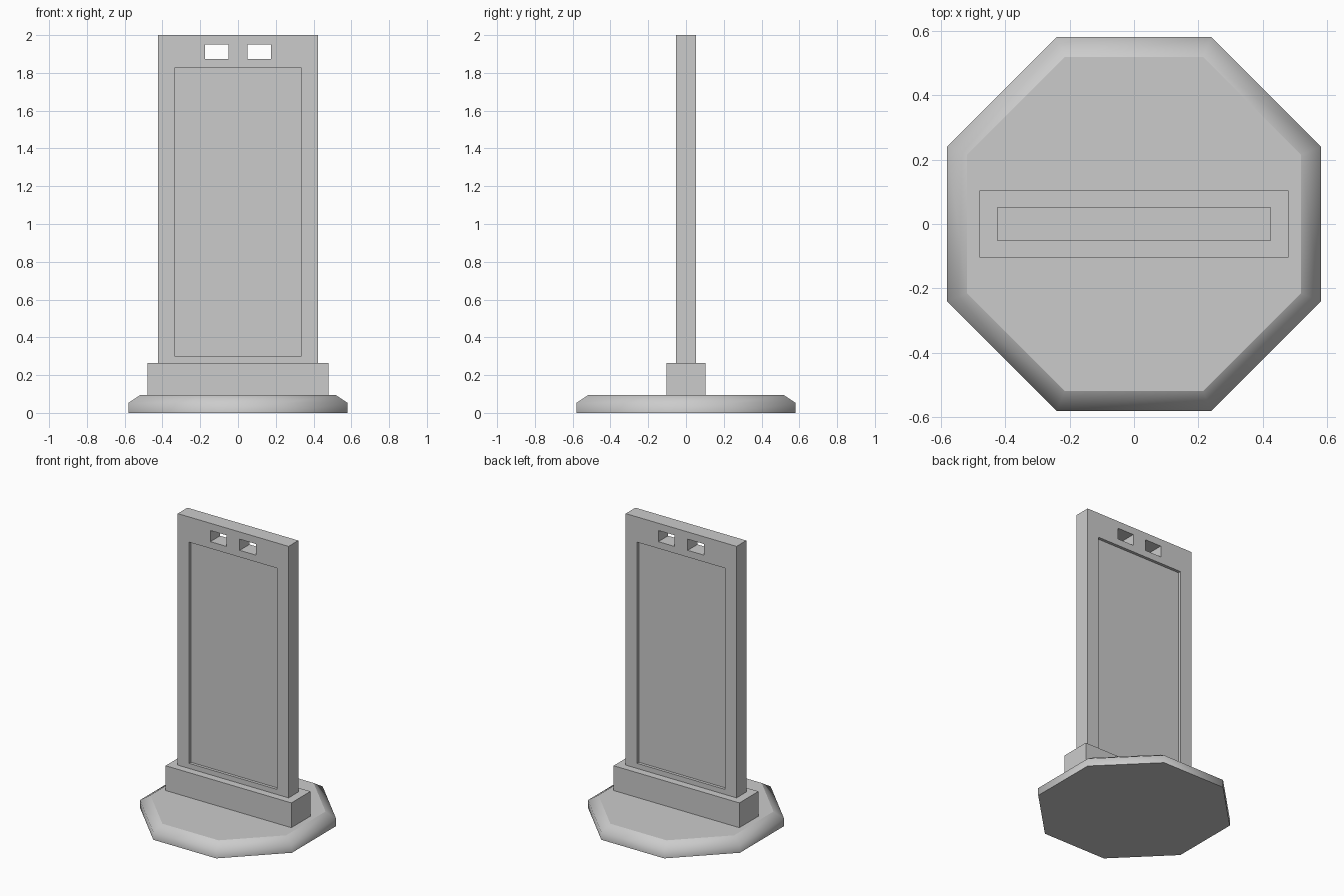
import bpy
import bmesh
from math import cos, pi
from mathutils import Matrix

cube = bpy.data.objects.get("Cube")
if cube:
    bpy.data.objects.remove(cube, do_unlink=True)

# Single plain grey material
grey = bpy.data.materials.new("plain_grey")
grey.use_nodes = True
colour = (0.6, 0.6, 0.6, 1)
grey.diffuse_color = colour
grey.node_tree.nodes["Principled BSDF"].inputs["Base Color"].default_value = colour


def finish(name, bm):
    """Turn a bmesh into a named grey object."""
    bmesh.ops.recalc_face_normals(bm, faces=bm.faces)
    mesh = bpy.data.meshes.new(name)
    bm.to_mesh(mesh)
    bm.free()
    mesh.materials.append(grey)
    obj = bpy.data.objects.new(name, mesh)
    bpy.context.collection.objects.link(obj)
    return obj


def box(name, x, y, z):
    """Box spanning the (low, high) pair given on each axis."""
    bm = bmesh.new()
    spans = (x, y, z)
    size = [hi - lo for lo, hi in spans]
    mid = [(hi + lo) / 2 for lo, hi in spans]
    bmesh.ops.create_cube(bm, size=1, matrix=Matrix.Translation(mid) @ Matrix.Diagonal((*size, 1)))
    return finish(name, bm)


def cut(target, cutter):
    """Subtract the cutter from the target, then discard it."""
    cutter.hide_render = True
    mod = target.modifiers.new("cut", "BOOLEAN")
    mod.operation = "DIFFERENCE"
    mod.solver = "EXACT"
    mod.object = cutter
    bpy.context.view_layer.objects.active = target
    bpy.ops.object.modifier_apply(modifier=mod.name)
    bpy.data.objects.remove(cutter, do_unlink=True)


# Octagonal foot: flat top and bottom, smooth rounded rim
SIDES = 8
bm = bmesh.new()
rings = []
for flat_radius, z in ((0.58, 0), (0.58, 0.053), (0.518, 0.094)):
    ring = bmesh.ops.create_circle(
        bm, segments=SIDES, radius=flat_radius / cos(pi / SIDES),
        matrix=Matrix.Translation((0, 0, z)) @ Matrix.Rotation(pi / SIDES, 4, "Z"))
    rings.append(ring["verts"])
for low, high in zip(rings, rings[1:]):
    for i in range(SIDES):
        j = (i + 1) % SIDES
        bm.faces.new((low[i], low[j], high[j], high[i])).smooth = True
for cap in (rings[0], rings[-1]):
    bm.faces.new(cap)
finish("foot", bm)

# Collar that holds the board
box("collar", (-0.48, 0.48), (-0.104, 0.104), (0.094, 0.265))

# Upright board with a shallow recess on both faces and two grip holes
THICK, DEPTH = 0.053, 0.02
board = box("board", (-0.423, 0.423), (-THICK, THICK), (0.265, 2))
for side in (-1, 1):
    inner, outer = side * (THICK - DEPTH), side * (THICK + DEPTH)
    cut(board, box("recess_cutter", (-0.336, 0.336), sorted((inner, outer)), (0.3, 1.826)))
    cut(board, box("hole_cutter", sorted((side * 0.05, side * 0.174)), (-0.2, 0.2), (1.873, 1.95)))
